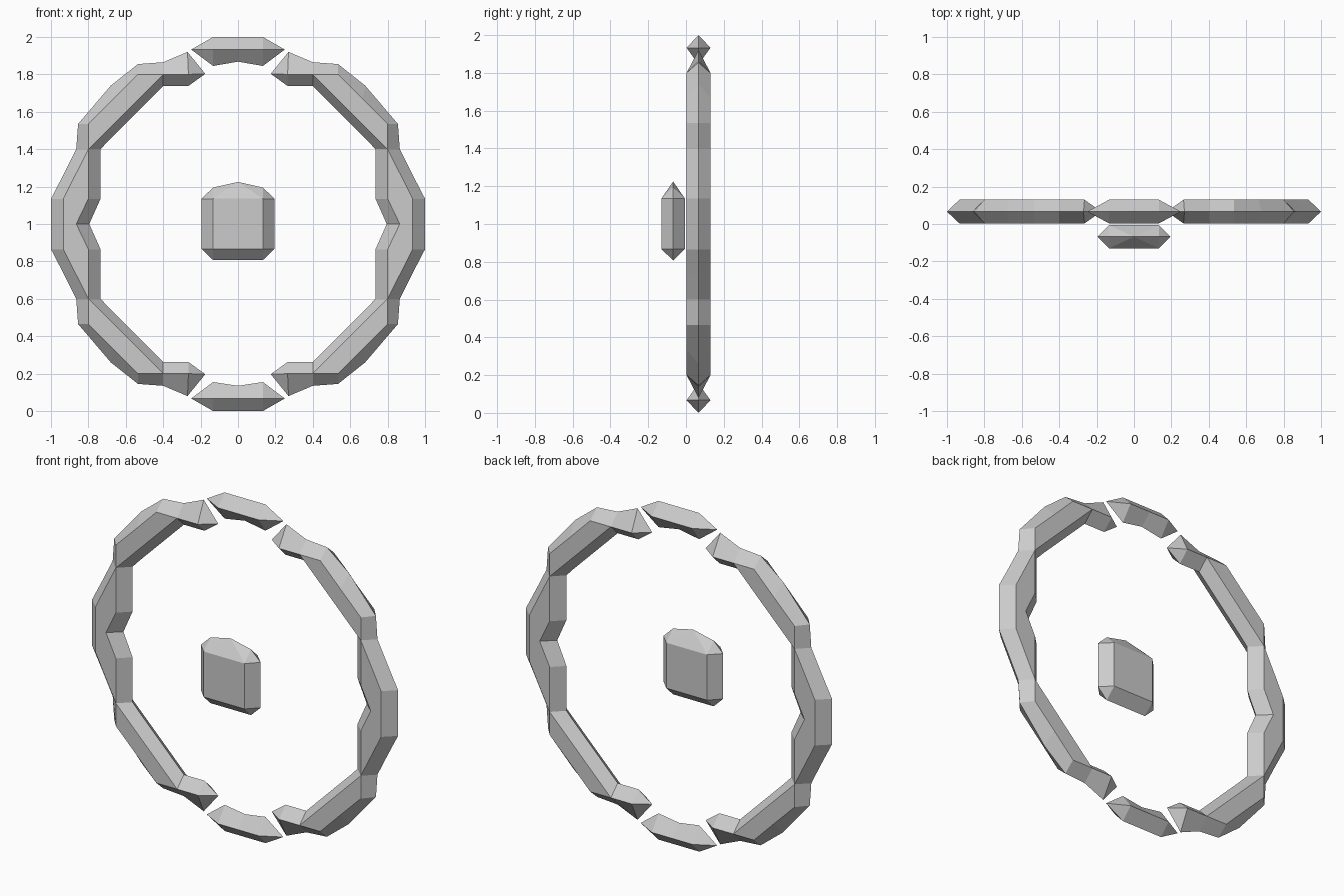
import bpy, bmesh

if "Cube" in bpy.data.objects:
    bpy.data.objects.remove(bpy.data.objects["Cube"])

YF, YM, YB = 0.003, 0.066, 0.13   # front, middle and back of the ring


def finish(bm, name):
    bmesh.ops.remove_doubles(bm, verts=bm.verts, dist=0.0005)
    bmesh.ops.recalc_face_normals(bm, faces=bm.faces)
    mesh = bpy.data.meshes.new(name)
    bm.to_mesh(mesh)
    bm.free()
    obj = bpy.data.objects.new(name, mesh)
    bpy.context.collection.objects.link(obj)
    return obj


def loft(name, stations, sx=1):
    """Bevelled bar; each station is outer, outer ridge, inner ridge, inner (x, z).
    A station of one point is a pointed end."""
    bm = bmesh.new()
    loops = []
    for st in stations:
        if len(st) == 1:
            x, z = st[0]
            pts = [(x, YM, z)] * 6
        else:
            o, ro, ri, i = st
            pts = [(o[0], YM, o[1]), (ro[0], YF, ro[1]), (ri[0], YF, ri[1]),
                   (i[0], YM, i[1]), (ri[0], YB, ri[1]), (ro[0], YB, ro[1])]
        loops.append([bm.verts.new((x * sx, y, z)) for x, y, z in pts])
    for a, b in zip(loops, loops[1:]):
        for k in range(6):
            n = (k + 1) % 6
            bm.faces.new((a[k], a[n], b[n], b[k]))
    return finish(bm, name)


# Side arcs: upper quarter stations, mirrored below z = 1
upper = [
    [(0.175, 1.803)],
    [(0.27, 1.92), (0.265, 1.80), (0.265, 1.80), (0.265, 1.738)],
    [(0.40, 1.865), (0.40, 1.80), (0.40, 1.80), (0.40, 1.738)],
    [(0.535, 1.855), (0.535, 1.80), (0.467, 1.733), (0.45, 1.688)],
    [(0.68, 1.74), (0.667, 1.667), (0.60, 1.60), (0.57, 1.568)],
    [(0.855, 1.535), (0.80, 1.535), (0.733, 1.467), (0.688, 1.45)],
    [(0.865, 1.40), (0.80, 1.40), (0.80, 1.40), (0.735, 1.40)],
    [(0.93, 1.27), (0.867, 1.267), (0.80, 1.267), (0.735, 1.267)],
    [(1.0, 1.135), (0.933, 1.135), (0.80, 1.135), (0.735, 1.135)],
]
middle = [[(1.0, 1.0), (0.933, 1.0), (0.865, 1.0), (0.795, 1.0)]]
lower = [[(x, 2 - z) for x, z in st] for st in reversed(upper)]
for sx, side in ((1, "right"), (-1, "left")):
    loft("ring_arc_" + side, upper + middle + lower, sx)


# Short pointed segments at the top and bottom of the ring
def cap(name, notch, flip):
    def bar(x, inner):
        return [(x, 2.0), (x, 1.933), (x, 1.933), (x, inner)]
    st = [[(-0.25, 1.933)], bar(-0.133, 1.845), bar(0, notch),
          bar(0.133, 1.845), [(0.25, 1.933)]]
    if flip:
        st = [[(x, 2 - z) for x, z in s] for s in st]
    loft(name, st)


cap("ring_top_segment", 1.868, False)
cap("ring_bottom_segment", 1.865, True)

# Central block with bevelled rim
rim = [(0, 1.225)]
for s in (-1, 1):
    rim += [(s * 0.133, 1.195), (s * 0.195, 1.135), (s * 0.195, 0.867), (s * 0.133, 0.807)]
bm = bmesh.new()
for x, z in rim:
    bm.verts.new((x, -0.068, z))
for y in (-0.13, -0.006):
    for x in (-0.133, 0.133):
        for z in (0.867, 1.135):
            bm.verts.new((x, y, z))
bmesh.ops.convex_hull(bm, input=bm.verts)
bmesh.ops.dissolve_limit(bm, angle_limit=0.01, verts=bm.verts, edges=bm.edges)
finish(bm, "centre_block")
